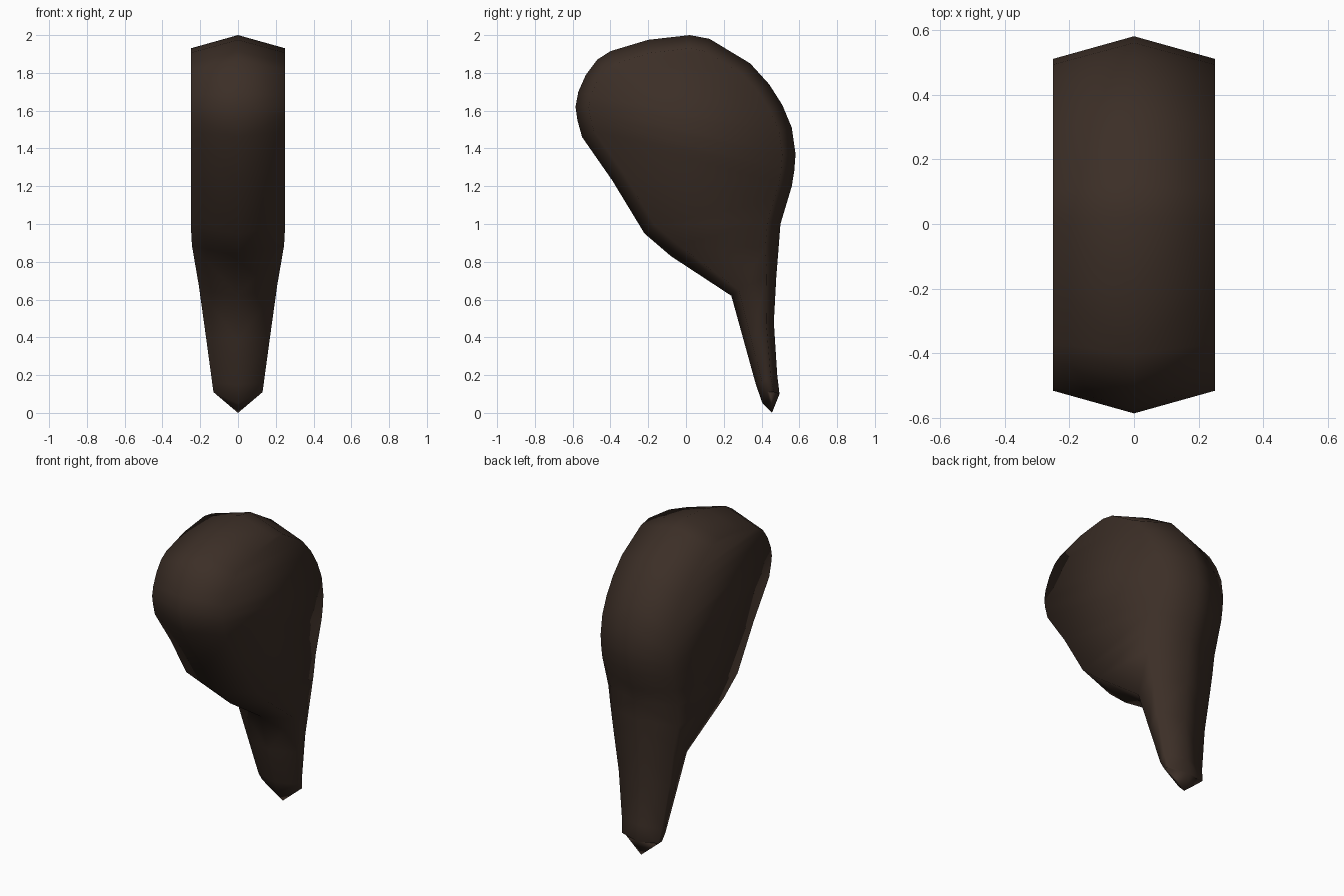
import bpy, bmesh
from mathutils import Vector

if "Cube" in bpy.data.objects:
    bpy.data.objects.remove(bpy.data.objects["Cube"])

# Centre-line outline (y, z): matching front and back points from crown to tail
CROWN, TIP = (0.02, 2.0), (0.455, 0.0)
FRONT = [(-.2, 1.975), (-.40, 1.915), (-.47, 1.87), (-.53, 1.79), (-.57, 1.70),
         (-.585, 1.62), (-.575, 1.55), (-.55, 1.46), (-.39, 1.23), (-.22, .95),
         (-.08, .83), (.24, .62), (.305, .385), (.37, .15), (.405, .05)]
BACK = [(.125, 1.98), (.34, 1.85), (.44, 1.74), (.51, 1.63), (.56, 1.51),
        (.58, 1.37), (.573, 1.28), (.56, 1.20), (.53, 1.10), (.50, 1.0),
        (.49, .87), (.478, .72), (.465, .48), (.483, .2), (.495, .1)]
n = len(FRONT)
outline = [Vector(p) for p in [CROWN] + BACK + [TIP] + FRONT[::-1]]
count = len(outline)


def half_width(z):
    """Half thickness of the lock: full on the head, narrowing down the tail."""
    for (z0, w0), (z1, w1) in (((.11, .13), (.7, .21)), ((.7, .21), (.92, .25))):
        if z < z1:
            return w0 + (w1 - w0) * max(0, z - z0) / (z1 - z0)
    return .25


def rim_point(i):
    """Outline point moved inwards to make the flat side's rim."""
    if i == n + 1:
        return Vector((.45, .11))
    p = outline[i]
    a = (p - outline[i - 1]).normalized()
    b = (outline[(i + 1) % count] - p).normalized()
    t = (a + b).normalized()
    row = min(i, count - i)
    d = .07 if row < 12 else (.05, .04, .035, .03)[row - 12]
    q = p + Vector((t.y, -t.x)) * d
    q.y = max(q.y, .11)
    return q


# Hair lock: central ridge, sloping borders and flat sides
bm = bmesh.new()
ridge = [bm.verts.new((0, p.x, p.y)) for p in outline]
for side in (1, -1):
    rim = []
    for i in range(count):
        q = rim_point(i)
        rim.append(bm.verts.new((side * half_width(q.y), q.x, q.y)))
    for i in range(count):
        j = (i + 1) % count
        bm.faces.new((ridge[i], ridge[j], rim[j], rim[i]))
    bm.faces.new((rim[0], rim[1], rim[-1]))
    for i in range(1, n):
        bm.faces.new((rim[i], rim[i + 1], rim[-i - 1], rim[-i]))
    bm.faces.new((rim[n], rim[n + 1], rim[n + 2]))
bmesh.ops.recalc_face_normals(bm, faces=bm.faces)
for f in bm.faces:
    f.smooth = True

mesh = bpy.data.meshes.new("hair_lock")
bm.to_mesh(mesh)
bm.free()
hair = bpy.data.objects.new("hair_lock", mesh)
bpy.context.collection.objects.link(hair)

# Dark brown colour
brown = bpy.data.materials.new("dark_brown")
brown.diffuse_color = (.045, .028, .02, 1)
brown.use_nodes = True
brown.node_tree.nodes["Principled BSDF"].inputs["Base Color"].default_value = brown.diffuse_color
mesh.materials.append(brown)
